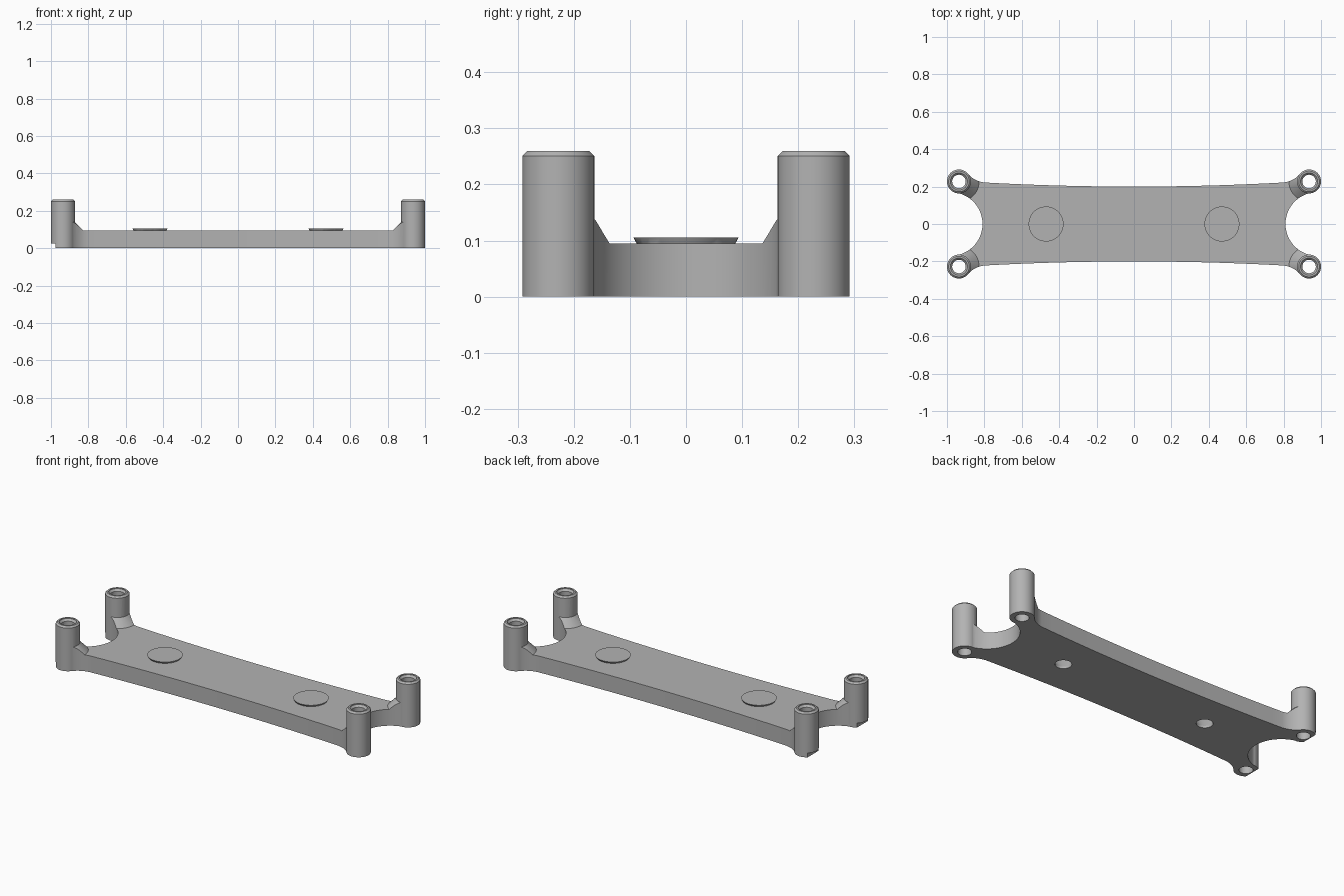
import bpy, bmesh, math
from mathutils import Vector

cube = bpy.data.objects.get("Cube")
if cube:
    bpy.data.objects.remove(cube, do_unlink=True)

grey = bpy.data.materials.new("plain grey")
grey.use_nodes = True
grey.diffuse_color = (0.45, 0.45, 0.45, 1)
grey.node_tree.nodes["Principled BSDF"].inputs["Base Color"].default_value = grey.diffuse_color

POST_X, POST_Y, POST_R, POST_H = 0.936, 0.2275, 0.064, 0.26
PLATE_H = 0.095
CORNERS = [(sx * POST_X, sy * POST_Y) for sx in (-1, 1) for sy in (-1, 1)]


def finish(name, bm):
    bmesh.ops.recalc_face_normals(bm, faces=bm.faces)
    mesh = bpy.data.meshes.new(name)
    bm.to_mesh(mesh)
    bm.free()
    mesh.materials.append(grey)
    ob = bpy.data.objects.new(name, mesh)
    bpy.context.collection.objects.link(ob)
    return ob


def lathe(name, profile, x, y, sides=48):
    """Closed solid turned from (radius, z) points."""
    bm = bmesh.new()
    rings = [[bm.verts.new((x + r * math.cos(i * math.tau / sides),
                            y + r * math.sin(i * math.tau / sides), z))
              for i in range(sides)] for r, z in profile]
    for low, high in zip(rings, rings[1:]):
        for i in range(sides):
            j = (i + 1) % sides
            bm.faces.new((low[i], low[j], high[j], high[i]))
    bm.faces.new(rings[0])
    bm.faces.new(rings[-1])
    return finish(name, bm)


def prism(name, points, z0, z1):
    bm = bmesh.new()
    face = bm.faces.new([bm.verts.new((x, y, z0)) for x, y in points])
    extruded = bmesh.ops.extrude_face_region(bm, geom=[face])["geom"]
    bmesh.ops.translate(bm, vec=(0, 0, z1 - z0),
                        verts=[v for v in extruded if isinstance(v, bmesh.types.BMVert)])
    return finish(name, bm)


def rectangle(x0, x1, y0, y1):
    return [(x0, y0), (x1, y0), (x1, y1), (x0, y1)]


def combine(target, tool, operation):
    mod = target.modifiers.new("cut", 'BOOLEAN')
    mod.object, mod.operation, mod.solver = tool, operation, 'EXACT'
    bpy.context.view_layer.objects.active = target
    bpy.ops.object.modifier_apply(modifier=mod.name)
    bpy.data.objects.remove(tool, do_unlink=True)


# Waisted outline: one quarter, from the middle of the long side to the end notch
quarter = [(0.8 * i / 12, 0.2 + 0.022 * (i / 12) ** 2) for i in range(13)]
a, b, c = Vector((0.8, 0.222)), Vector((0.85, 0.228)), Vector((0.885, 0.265))
for i in range(1, 9):
    t = i / 8
    quarter.append(tuple(a * (1 - t) ** 2 + b * 2 * t * (1 - t) + c * t * t))
quarter.append((POST_X, POST_Y))
NOTCH_X, NOTCH_R = 0.98, 0.17
start = math.acos((POST_X - NOTCH_X) / NOTCH_R)
for i in range(17):
    ang = start + (math.pi - start) * i / 16
    quarter.append((NOTCH_X + NOTCH_R * math.cos(ang), NOTCH_R * math.sin(ang)))
half = quarter + [(x, -y) for x, y in quarter[-2::-1]]
outline = half + [(-x, y) for x, y in half[-2:0:-1]]

# Plate with conical ramps at the posts, trimmed to the outline
bracket = prism("mounting_bracket", rectangle(-1.2, 1.2, -0.5, 0.5), -0.1, PLATE_H)
for x, y in CORNERS:
    combine(bracket, lathe("ramp", [(0.153, 0.05), (0.053, 0.15)], x, y), 'UNION')
combine(bracket, prism("outline", outline, 0, 0.3), 'INTERSECT')

# Corner posts with chamfered tops
for x, y in CORNERS:
    post = [(POST_R, 0), (POST_R, POST_H - 0.009), (POST_R - 0.009, POST_H)]
    combine(bracket, lathe("post", post, x, y), 'UNION')

# Post bores, widened at the mouth
for x, y in CORNERS:
    bore = [(0.036, -0.1), (0.036, POST_H - 0.015), (0.046, POST_H - 0.004), (0.046, 0.4)]
    combine(bracket, lathe("bore", bore, x, y), 'DIFFERENCE')

# Countersunk screw holes
for x in (-0.47, 0.47):
    sink = [(0.043, -0.1), (0.043, 0.012), (0.088, PLATE_H), (0.0935, 0.105)]
    combine(bracket, lathe("screw_hole", sink, x, 0), 'DIFFERENCE')

# Small relief along the lower edge of one end
combine(bracket, prism("relief", rectangle(-1.1, -0.977, -0.5, 0.5), -0.1, 0.025), 'DIFFERENCE')

bpy.ops.object.select_all(action='DESELECT')
bracket.select_set(True)
bpy.context.view_layer.objects.active = bracket
bpy.ops.object.shade_smooth_by_angle(angle=math.radians(25))
